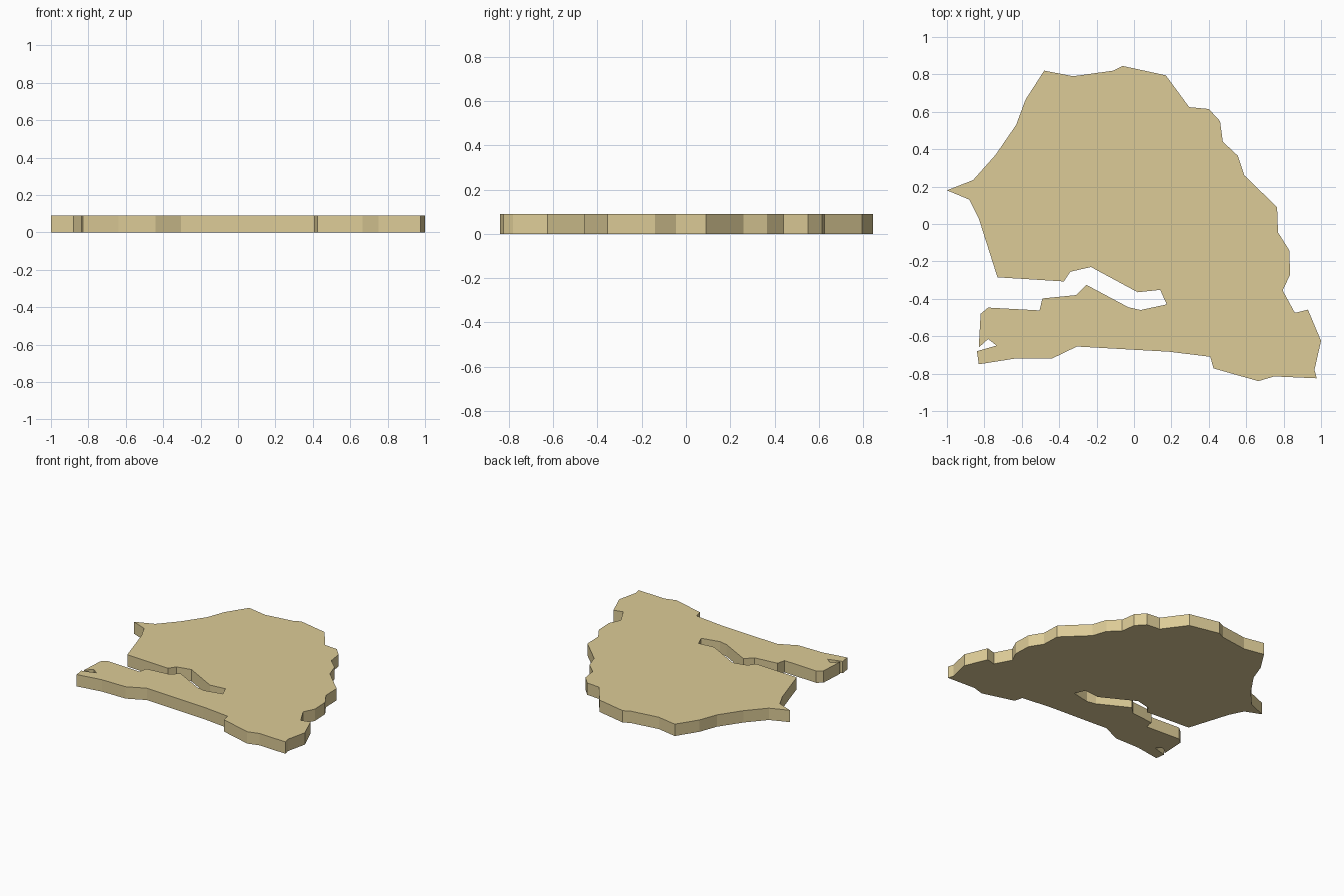
import bpy, bmesh

if "Cube" in bpy.data.objects:
    bpy.data.objects.remove(bpy.data.objects["Cube"])

THICKNESS = 0.09

# Outline of the slab, clockwise from the western tip
north_edge = [(-1, .18), (-.86, .235), (-.74, .37), (-.63, .53), (-.58, .665), (-.48, .82),
              (-.325, .79), (-.11, .82), (-.06, .845), (.17, .795), (.295, .625), (.4, .615)]
east_edge = [(.46, .55), (.475, .44), (.555, .365), (.59, .26), (.765, .09), (.77, -.045),
             (.83, -.14), (.835, -.27), (.795, -.355), (.86, -.475), (.93, -.458),
             (1, -.625), (.965, -.78), (.977, -.825)]
south_edge = [(.75, -.815), (.665, -.84), (.425, -.772), (.408, -.71), (.19, -.683),
              (-.305, -.655), (-.44, -.72), (-.64, -.72), (-.83, -.75), (-.84, -.68)]
west_notch = [(-.735, -.65), (-.78, -.615), (-.83, -.66), (-.82, -.48), (-.78, -.447)]
inlet = [(-.505, -.462), (-.49, -.398), (-.31, -.38), (-.255, -.325), (-.03, -.445),
         (.035, -.46), (.175, -.43), (.14, -.352), (.02, -.365), (-.23, -.23),
         (-.34, -.255), (-.375, -.307), (-.73, -.285)]
west_edge = [(-.83, .03), (-.88, .13)]
outline = north_edge + east_edge + south_edge + west_notch + inlet + west_edge

# Extrude the outline into a flat-sided slab
bm = bmesh.new()
base = bm.faces.new([bm.verts.new((x, y, 0)) for x, y in outline])
top = bmesh.ops.extrude_face_region(bm, geom=[base], use_keep_orig=True)["geom"]
bmesh.ops.translate(bm, vec=(0, 0, THICKNESS),
                    verts=[g for g in top if isinstance(g, bmesh.types.BMVert)])
bmesh.ops.recalc_face_normals(bm, faces=bm.faces)
bmesh.ops.triangulate(bm, faces=[f for f in bm.faces if len(f.verts) > 4])
mesh = bpy.data.meshes.new("map_slab")
bm.to_mesh(mesh)
bm.free()
slab = bpy.data.objects.new("map_slab", mesh)
bpy.context.collection.objects.link(slab)

# Sand colour
sand = bpy.data.materials.new("sand")
sand.diffuse_color = (0.72, 0.60, 0.31, 1)
sand.use_nodes = True
sand.node_tree.nodes["Principled BSDF"].inputs["Base Color"].default_value = sand.diffuse_color
mesh.materials.append(sand)
